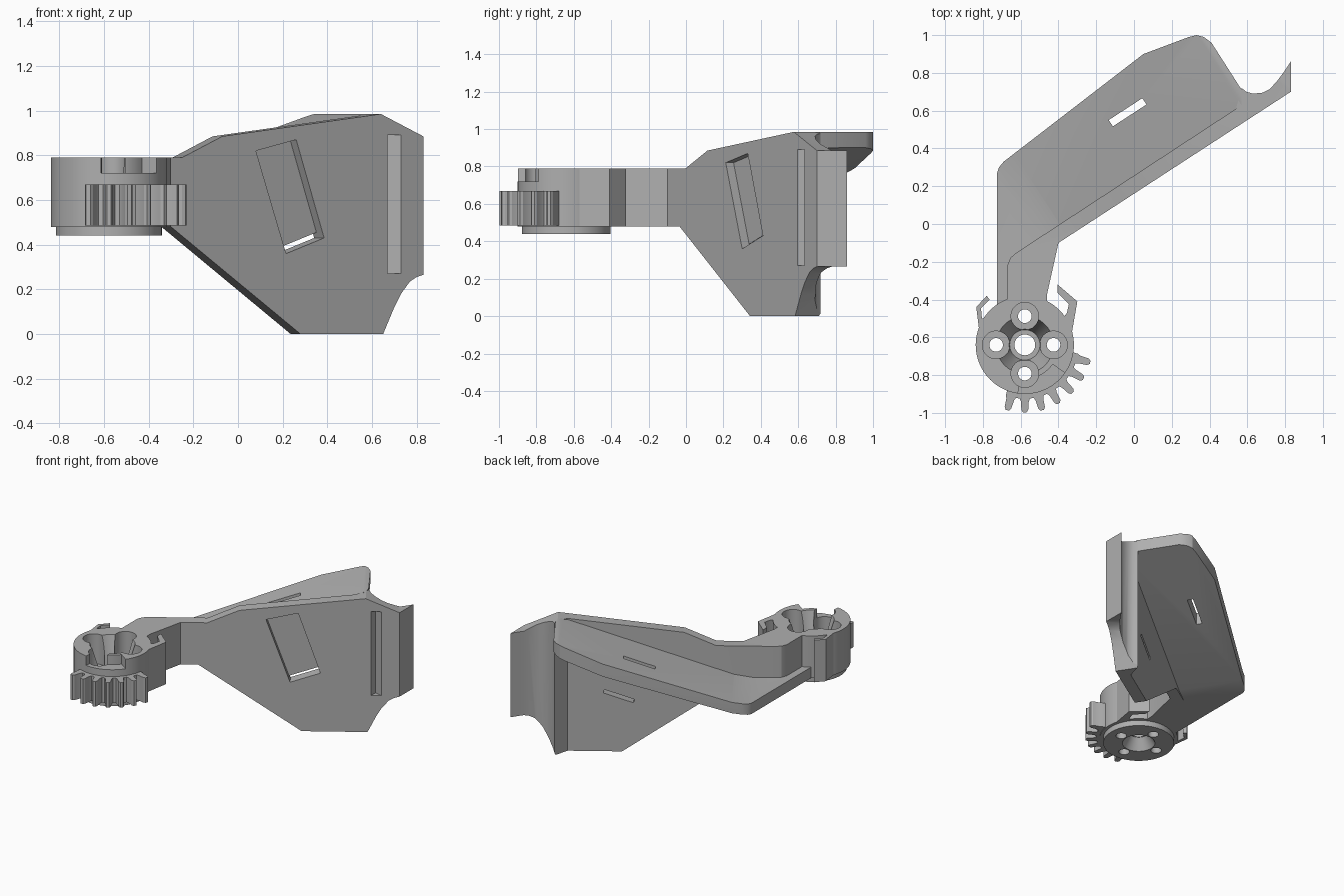
import bpy, bmesh
from math import cos, sin, radians, pi
from mathutils import Vector

cube = bpy.data.objects.get("Cube")
if cube:
    bpy.data.objects.remove(cube, do_unlink=True)

grey = bpy.data.materials.new("plain grey")
grey.use_nodes = True
grey.diffuse_color = (0.43, 0.43, 0.43, 1)
grey.node_tree.nodes["Principled BSDF"].inputs["Base Color"].default_value = (0.43, 0.43, 0.43, 1)

# Slanted plate frame: along the plate, up, and out of its back
ORIGIN = Vector((-0.4, -0.1, 0))
ALONG = Vector((1.23, 0.8, 0)).normalized()
BACK = Vector((-ALONG.y, ALONG.x, 0))
HUB = Vector((-0.578, -0.64, 0))


def plan(x, y, w):
    return Vector((x, y, w))


def plate(s, z, w):
    return ORIGIN + ALONG * s + BACK * w + Vector((0, 0, z))


def hub_plan(x, y, w):
    return HUB + Vector((x, y, w))


def along(x):
    return (x - ORIGIN.x) / ALONG.x


def polar(r, degrees):
    return (r * cos(radians(degrees)), r * sin(radians(degrees)))


def finish(name, bm):
    bmesh.ops.recalc_face_normals(bm, faces=bm.faces)
    mesh = bpy.data.meshes.new(name)
    bm.to_mesh(mesh)
    bm.free()
    mesh.materials.append(grey)
    ob = bpy.data.objects.new(name, mesh)
    bpy.context.collection.objects.link(ob)
    return ob


def prism(name, points, low, high, frame=plan):
    bm = bmesh.new()
    a = [bm.verts.new(frame(u, v, low)) for u, v in points]
    b = [bm.verts.new(frame(u, v, high)) for u, v in points]
    bm.faces.new(a)
    bm.faces.new(b)
    for i in range(len(a)):
        j = (i + 1) % len(a)
        bm.faces.new((a[i], a[j], b[j], b[i]))
    return finish(name, bm)


def cone(name, x, y, r_low, r_high, low, high, sides=64):
    bm = bmesh.new()
    bmesh.ops.create_cone(bm, cap_ends=True, segments=sides, radius1=r_low,
                          radius2=r_high, depth=high - low)
    bmesh.ops.translate(bm, verts=bm.verts, vec=HUB + Vector((x, y, (low + high) / 2)))
    return finish(name, bm)


def activate(ob):
    bpy.ops.object.select_all(action='DESELECT')
    ob.select_set(True)
    bpy.context.view_layer.objects.active = ob


def combine(ob, tool, operation='DIFFERENCE'):
    activate(ob)
    mod = ob.modifiers.new("combine", 'BOOLEAN')
    mod.operation = operation
    mod.solver = 'EXACT'
    mod.object = tool
    bpy.ops.object.modifier_apply(modifier=mod.name)
    bpy.data.objects.remove(tool, do_unlink=True)


# Arm, upright plate and curled end share one outline
curl = [(0.83, 0.86), (0.79, 0.80), (0.76, 0.76), (0.72, 0.715), (0.68, 0.695),
        (0.63, 0.69), (0.595, 0.70), (0.57, 0.72), (0.54, 0.61)]
wall = prism("arm_and_plate", [(-0.46, -0.41), (-0.46, -0.37), (-0.4, -0.1), (0.83, 0.7)] + curl
             + [(-0.62, -0.15), (-0.655, -0.18), (-0.67, -0.22), (-0.67, -0.41)], -0.1, 1.2)
side = [(-0.9, 0.48), (along(-0.3), 0.48), (along(0.28), 0), (along(0.65), 0),
        (along(0.70), 0.12), (along(0.73), 0.18), (along(0.77), 0.235), (along(0.80), 0.255),
        (along(0.83), 0.265), (1.8, 0.265), (1.8, 0.885), (along(0.83), 0.885),
        (along(0.64), 0.985), (along(-0.07), 0.885), (along(-0.25), 0.79), (-0.9, 0.79)]
combine(wall, prism("side_cutter", side, -0.7, 0.7, plate), 'INTERSECT')

# Tilted strap pocket, its through slit, and the upright groove
combine(wall, prism("pocket", [(0.573, 0.82), (0.788, 0.87), (0.937, 0.43), (0.734, 0.36)],
                    -0.1, 0.05, plate))
combine(wall, prism("slit", [(0.734, 0.36), (0.937, 0.43), (0.929, 0.455), (0.726, 0.385)],
                    -0.1, 0.2, plate))
combine(wall, prism("groove", [(0.67, 0.55), (0.67, 0.65), (0.73, 0.634), (0.73, 0.55)],
                    0.27, 0.89))

# Sloping shelf behind the plate, flat where it meets the arm
shelf = prism("sloping_shelf", [(-0.725, -0.43), (-0.725, 0.27), (-0.715, 0.30), (-0.69, 0.33),
                                (0.05, 0.9), (0.29, 0.99), (0.33, 1.0), (0.37, 0.99), (0.41, 0.96),
                                (0.57, 0.71), (0.57, 0.61), (-0.38, -0.02), (-0.6, -0.16),
                                (-0.6, -0.43)], 0.2, 1.2)
slope = [(-0.9, 0.48), (-0.06, 0.48), (0.06, 0.50), (1.3, 0.915), (1.3, 0.985), (1.22, 0.985),
         (0.06, 0.58), (-0.06, 0.56), (-0.9, 0.56)]
combine(shelf, prism("slope_cutter", slope, -0.6, 1.0, plate), 'INTERSECT')
combine(shelf, prism("strap_slot", [(0.578, 0.3), (0.79, 0.3), (0.79, 1.1), (0.578, 1.1)],
                     0.36, 0.40, plate))

# Round hub with base flange
hub = cone("hub", 0, 0, 0.26, 0.26, 0.48, 0.79, 96)
combine(hub, cone("flange", 0, 0, 0.237, 0.237, 0.44, 0.5, 96), 'UNION')
combine(hub, cone("bowl", 0, 0, 0.08, 0.155, 0.56, 0.80))
combine(hub, cone("bore", 0, 0, 0.055, 0.055, 0.3, 0.9))
combine(hub, cone("base_recess", 0, 0, 0.115, 0.06, 0.43, 0.52))
for i in range(4):
    x, y = polar(0.152, i * 90)
    combine(hub, cone("counterbore", x, y, 0.073, 0.073, 0.57, 0.9))
    combine(hub, cone("screw_hole", x, y, 0.036, 0.036, 0.3, 0.9, 32))
gap = [polar(0.4, a) for a in range(-98, -34, 7)] + [polar(0.18, a) for a in range(-35, -99, -7)]
combine(hub, prism("rim_gap", gap, 0.72, 0.9, hub_plan))

# Gear sector wrapped round the front of the hub
teeth = []
for i in range(7):
    middle = -105 + 15 * i
    for r, offset in ((0.285, -5.5), (0.30, -4), (0.345, -3), (0.358, -1.5),
                      (0.358, 1.5), (0.345, 3), (0.30, 4), (0.285, 5.5)):
        teeth.append(polar(r, middle + offset))
gear = prism("gear_sector", teeth + [polar(0.235, a) for a in range(-8, -113, -4)],
             0.485, 0.67, hub_plan)

# Cable hooks on both sides of the hub
right_hook = prism("left_hook", [(-0.405, -0.32), (-0.30, -0.41), (-0.328, -0.57), (-0.39, -0.52),
                                 (-0.355, -0.47), (-0.345, -0.425), (-0.405, -0.365)], 0.48, 0.79)
left_hook = prism("right_hook", [(-0.78, -0.38), (-0.835, -0.44), (-0.82, -0.56), (-0.77, -0.50),
                                 (-0.805, -0.50), (-0.81, -0.445), (-0.765, -0.40)], 0.48, 0.79)

for ob in (wall, shelf, hub, gear, right_hook, left_hook):
    activate(ob)
    bpy.ops.object.shade_smooth_by_angle(angle=radians(25))
